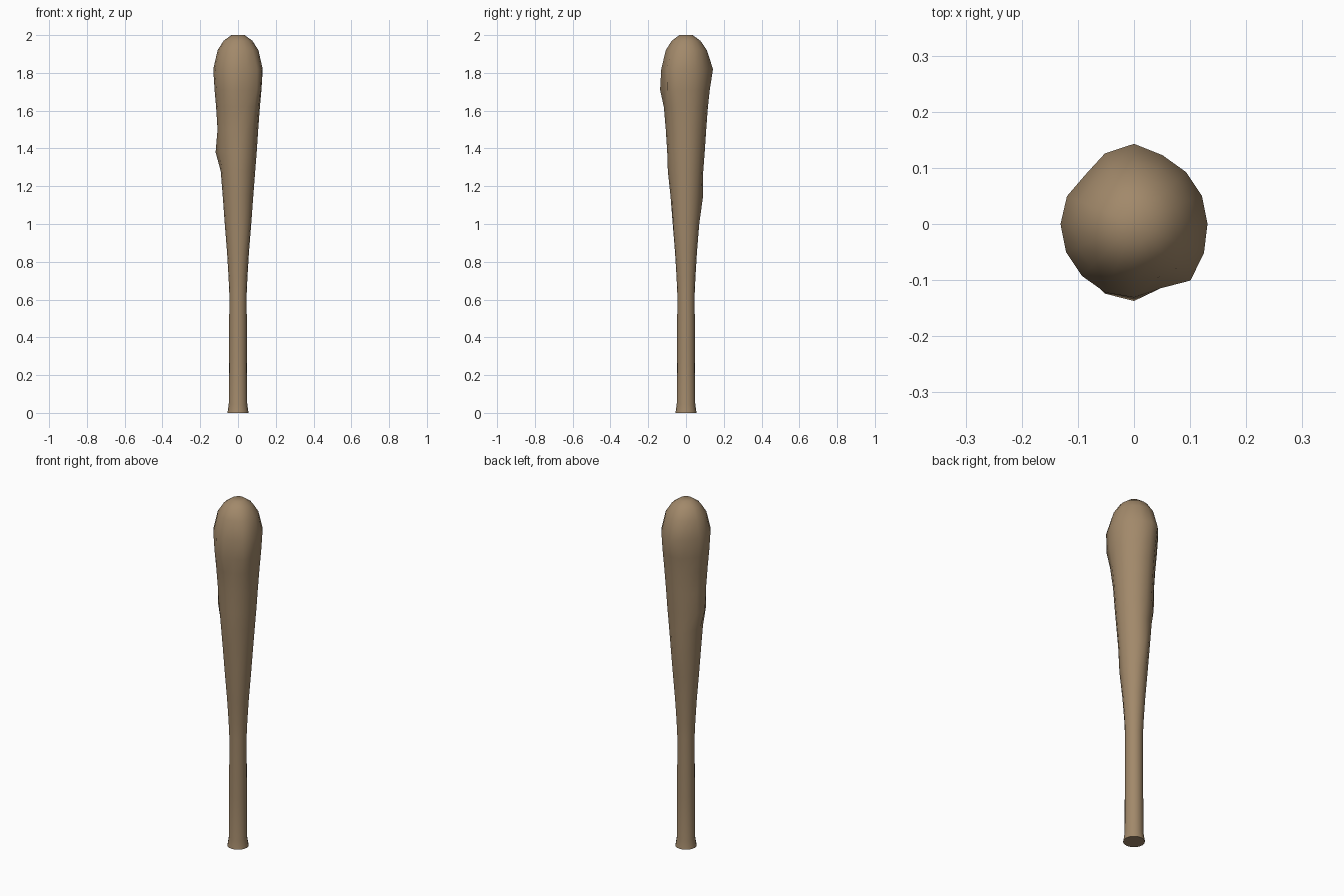
import bpy, bmesh, math

if "Cube" in bpy.data.objects:
    bpy.data.objects.remove(bpy.data.objects["Cube"])

# Worn brown wood
wood = bpy.data.materials.new("brown_wood")
wood.diffuse_color = (0.36, 0.25, 0.145, 1)
wood.use_nodes = True
wood.node_tree.nodes["Principled BSDF"].inputs["Base Color"].default_value = wood.diffuse_color

# Club profile: height, mean radius
PROFILE = [(0, .056), (.045, .049), (.3, .047), (.63, .046), (.72, .05), (.85, .058),
           (1.0, .070), (1.15, .081), (1.28, .091), (1.38, .099), (1.5, .107),
           (1.62, .116), (1.71, .124), (1.82, .131), (1.92, .108), (1.97, .076), (2.0, .035)]

# Knots and dents: angle in degrees, height, depth, angular spread, height spread
KNOTS = [(180, 1.40, .022, 22, .06), (262, 1.72, .018, 20, .07),
         (96, 1.82, .013, 20, .08), (90, 1.16, .010, 24, .06),
         (320, 1.74, .020, 16, .12), (287, 1.78, -.010, 14, .14),
         (135, 1.70, -.010, 18, .25), (270, 1.25, .006, 25, .08),
         (310, 0.95, .007, 22, .08)]
SIDES = 16


def radius(angle, z, base):
    r = base
    for a, h, depth, da, dz in KNOTS:
        d = (angle - a + 180) % 360 - 180
        r += depth * math.exp(-(d / da) ** 2 - ((z - h) / dz) ** 2)
    return r


# Lofted club body
bm = bmesh.new()
rings = []
for z, base in PROFILE:
    ring = []
    for i in range(SIDES):
        deg = 360 * i / SIDES
        a = math.radians(deg)
        r = radius(deg, z, base)
        ring.append(bm.verts.new((r * math.cos(a), r * math.sin(a), z)))
    rings.append(ring)
for low, high in zip(rings, rings[1:]):
    for i in range(SIDES):
        j = (i + 1) % SIDES
        bm.faces.new((low[i], low[j], high[j], high[i]))
bm.faces.new(rings[0][::-1])
bm.faces.new(rings[-1])
bmesh.ops.recalc_face_normals(bm, faces=bm.faces)

mesh = bpy.data.meshes.new("wooden_club")
bm.to_mesh(mesh)
bm.free()
mesh.materials.append(wood)
club = bpy.data.objects.new("wooden_club", mesh)
bpy.context.collection.objects.link(club)

# Smooth wood with a crisp butt end
bpy.context.view_layer.objects.active = club
club.select_set(True)
bpy.ops.object.shade_smooth_by_angle(angle=math.radians(50))
